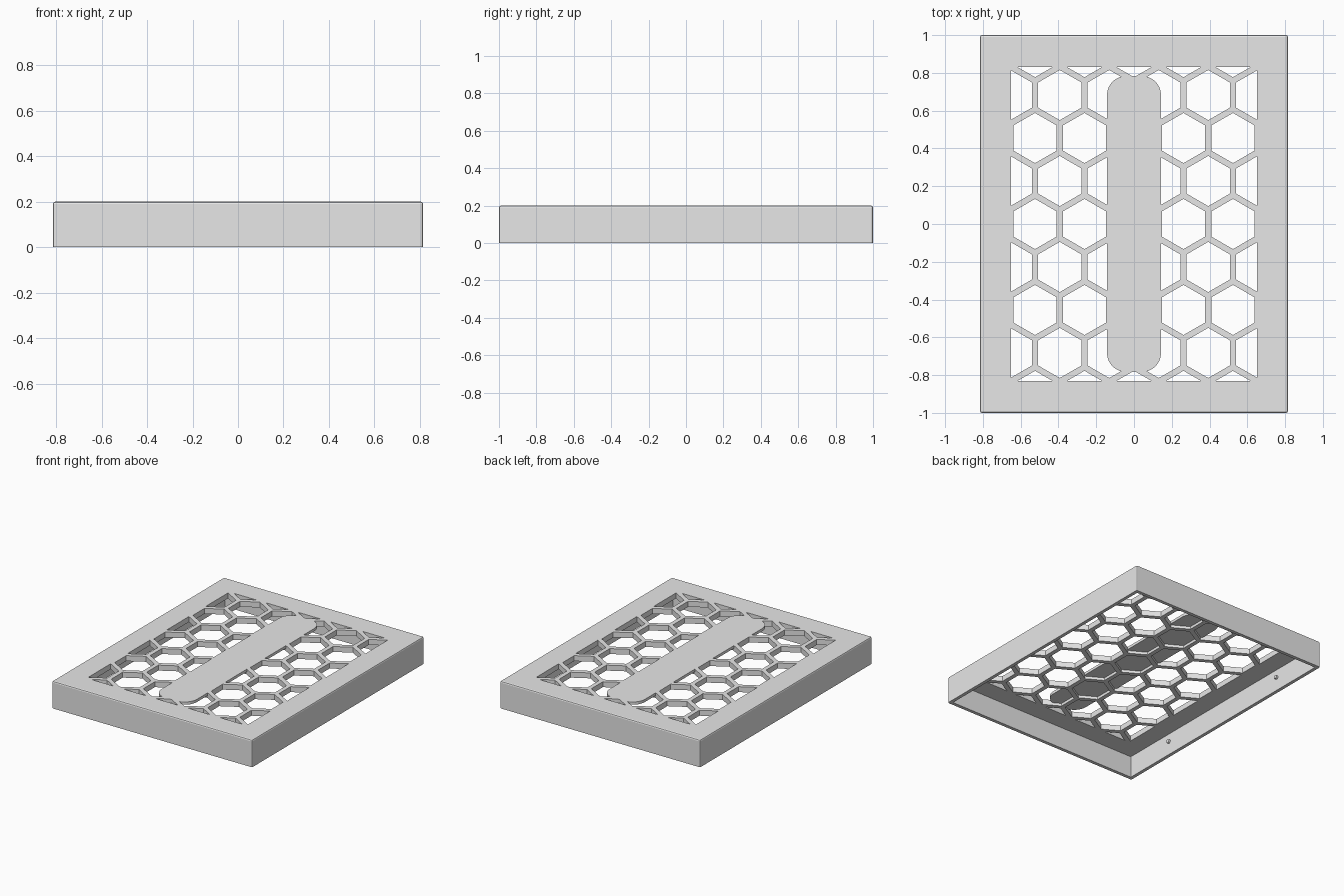
import bpy, bmesh, math
from mathutils import Matrix

if "Cube" in bpy.data.objects:
    bpy.data.objects.remove(bpy.data.objects["Cube"], do_unlink=True)

HALF_X, HALF_Y, HEIGHT = 0.815, 1.0, 0.2
WALL, PLATE = 0.025, 0.04
PITCH, ROW = 0.262, 0.2275
HEX_RADIUS = 0.1328
GRID_X, GRID_Y = 0.65, 0.83

grey = bpy.data.materials.new("light grey")
grey.use_nodes = True
grey.diffuse_color = (0.8, 0.8, 0.8, 1)
grey.node_tree.nodes["Principled BSDF"].inputs["Base Color"].default_value = (0.8, 0.8, 0.8, 1)


def finish(name, bm):
    bmesh.ops.recalc_face_normals(bm, faces=bm.faces)
    mesh = bpy.data.meshes.new(name)
    bm.to_mesh(mesh)
    bm.free()
    mesh.materials.append(grey)
    obj = bpy.data.objects.new(name, mesh)
    bpy.context.collection.objects.link(obj)
    return obj


def add_prism(bm, outline, low, high):
    """Extrude a 2D outline between two heights."""
    face = bm.faces.new([bm.verts.new((x, y, low)) for x, y in outline])
    new = bmesh.ops.extrude_face_region(bm, geom=[face])["geom"]
    verts = [v for v in new if isinstance(v, bmesh.types.BMVert)]
    bmesh.ops.translate(bm, verts=verts, vec=(0, 0, high - low))


def rectangle(x, y):
    return [(-x, -y), (x, -y), (x, y), (-x, y)]


def rounded_rectangle(x, y, radius, steps=8):
    points = []
    for corner, (sx, sy) in enumerate([(1, 1), (-1, 1), (-1, -1), (1, -1)]):
        for i in range(steps + 1):
            a = math.pi / 2 * (corner + i / steps)
            points.append((sx * (x - radius) + radius * math.cos(a),
                           sy * (y - radius) + radius * math.sin(a)))
    return points


def clip(outline, axis, sign, limit):
    """Keep the part of an outline where sign * coordinate <= limit."""
    result = []
    for a, b in zip(outline, outline[1:] + outline[:1]):
        da, db = sign * a[axis] - limit, sign * b[axis] - limit
        if da <= 1e-6:
            result.append(a)
        if (da < -1e-6 and db > 1e-6) or (da > 1e-6 and db < -1e-6):
            t = da / (da - db)
            result.append(tuple(p + (q - p) * t for p, q in zip(a, b)))
    return result


def combine(target, other, operation):
    """Apply a boolean and discard the helper."""
    mod = target.modifiers.new("boolean", "BOOLEAN")
    mod.operation, mod.solver, mod.object = operation, "EXACT", other
    bpy.context.view_layer.objects.active = target
    bpy.ops.object.modifier_apply(modifier=mod.name)
    bpy.data.objects.remove(other, do_unlink=True)


# Outer block, with small bevels on every edge except the bottom rim
bm = bmesh.new()
add_prism(bm, rectangle(HALF_X, HALF_Y), 0, HEIGHT)
edges = [e for e in bm.edges if max(v.co.z for v in e.verts) > 0.1]
bmesh.ops.bevel(bm, geom=edges, offset=0.01, segments=2, profile=0.5, affect="EDGES")
cover = finish("cover", bm)

# Hollow underside
bm = bmesh.new()
add_prism(bm, rectangle(HALF_X - WALL, HALF_Y - WALL), -0.1, HEIGHT - PLATE)
combine(cover, finish("cavity_cutter", bm), "DIFFERENCE")

# Honeycomb openings, trimmed to the grille rectangle
bm = bmesh.new()
for row in range(-4, 5):
    for col in range(-3, 4):
        cx, cy = (col + 0.5 * (row % 2)) * PITCH, row * ROW
        hexagon = [(cx + HEX_RADIUS * math.sin(k * math.pi / 3),
                    cy + HEX_RADIUS * math.cos(k * math.pi / 3)) for k in range(6)]
        for axis, limit in ((0, GRID_X), (1, GRID_Y)):
            for sign in (-1, 1):
                hexagon = clip(hexagon, axis, sign, limit)
        if len(hexagon) > 2:
            add_prism(bm, hexagon, 0.1, HEIGHT + 0.1)
combine(cover, finish("honeycomb_cutter", bm), "DIFFERENCE")

# Solid rounded strip down the middle, flush with the top
bm = bmesh.new()
add_prism(bm, rounded_rectangle(0.143, 0.783, 0.1), HEIGHT - 0.02, HEIGHT)
combine(cover, finish("centre_strip", bm), "UNION")

# Small locating pins on the inner faces of the long walls
bm = bmesh.new()
for sx in (-1, 1):
    for sy in (-1, 1):
        place = Matrix.Translation((sx * (HALF_X - WALL - 0.002), sy * 0.57, 0.1))
        bmesh.ops.create_cone(bm, cap_ends=True, segments=16, radius1=0.014, radius2=0.014,
                              depth=0.024, matrix=place @ Matrix.Rotation(math.pi / 2, 4, "Y"))
finish("locating_pins", bm)
